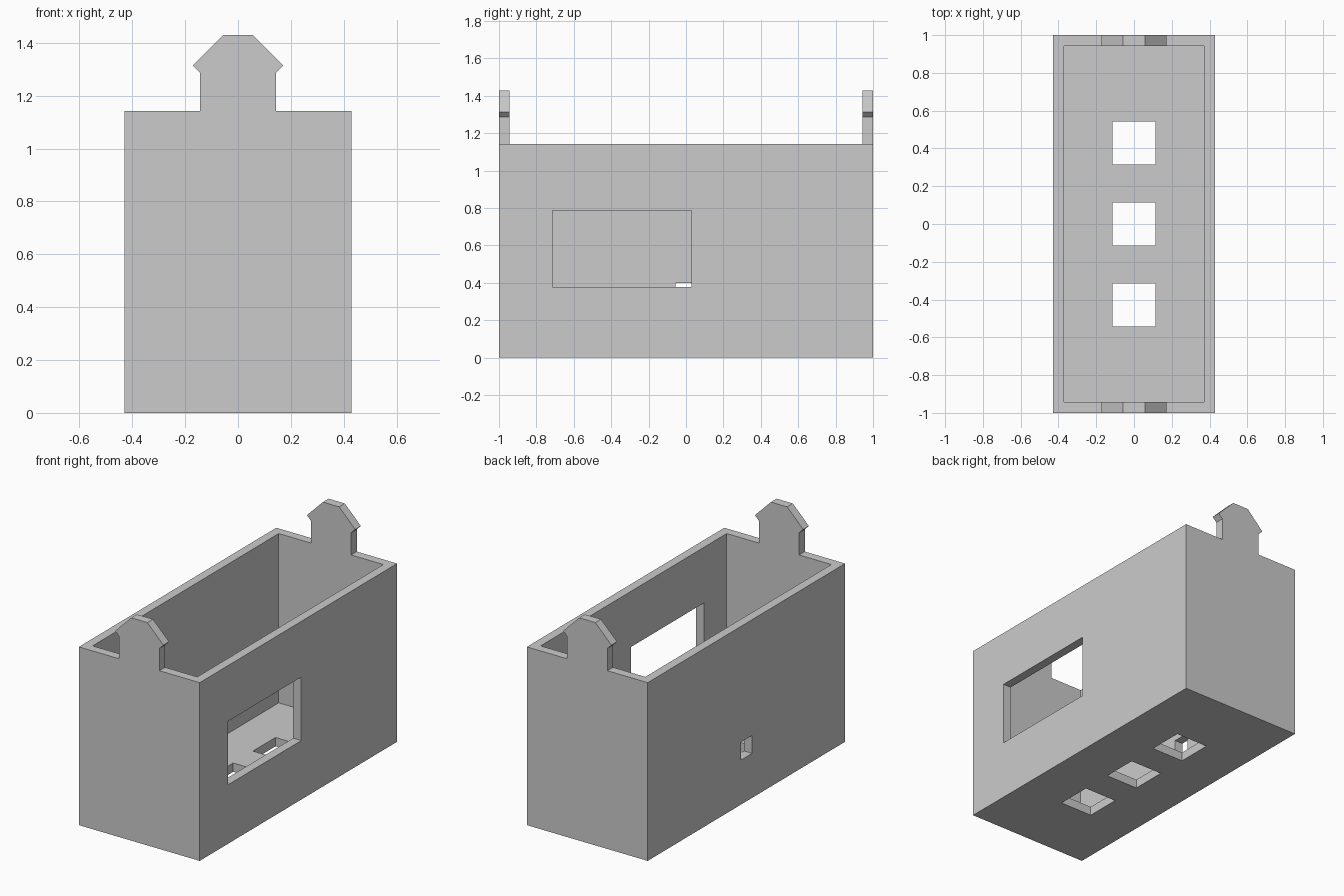
import bpy
import bmesh

if "Cube" in bpy.data.objects:
    bpy.data.objects.remove(bpy.data.objects["Cube"])

U = 1 / 35                      # design module: the shell is 30 x 70 x 40 modules
WALL = 2
HALF_W, HALF_L, HEIGHT = 15, 35, 40

grey = bpy.data.materials.new("plain grey")
grey.use_nodes = True
colour = (0.6, 0.6, 0.6, 1)
grey.diffuse_color = colour
grey.node_tree.nodes["Principled BSDF"].inputs["Base Color"].default_value = colour


def extrude_profile(name, profile, y0, y1):
    """Solid made by sweeping an (x, z) outline from y0 to y1."""
    bm = bmesh.new()
    face = bm.faces.new([bm.verts.new((x * U, y0 * U, z * U)) for x, z in profile])
    swept = bmesh.ops.extrude_face_region(bm, geom=[face])["geom"]
    verts = [v for v in swept if isinstance(v, bmesh.types.BMVert)]
    bmesh.ops.translate(bm, verts=verts, vec=(0, (y1 - y0) * U, 0))
    bmesh.ops.recalc_face_normals(bm, faces=bm.faces)
    mesh = bpy.data.meshes.new(name)
    bm.to_mesh(mesh)
    bm.free()
    mesh.materials.append(grey)
    obj = bpy.data.objects.new(name, mesh)
    bpy.context.collection.objects.link(obj)
    return obj


def cut(target, name, x0, x1, y0, y1, z0, z1):
    """Subtract a box from the target."""
    box = extrude_profile(name, [(x0, z0), (x1, z0), (x1, z1), (x0, z1)], y0, y1)
    box.hide_render = True
    mod = target.modifiers.new(name, "BOOLEAN")
    mod.operation = "DIFFERENCE"
    mod.solver = "EXACT"
    mod.object = box
    bpy.context.view_layer.objects.active = target
    bpy.ops.object.modifier_apply(modifier=mod.name)
    bpy.data.objects.remove(box)


# End wall outline with its stepped gable, mirrored about the centre
half = [(HALF_W, 0), (HALF_W, HEIGHT), (5, HEIGHT), (5, 45), (6, 46), (2, 50)]
outline = half + [(-x, z) for x, z in reversed(half)]
shell = extrude_profile("open_box_shell", outline, -HALF_L, HALF_L)

# Side walls stop at the rim, and the interior is hollow above the floor
inner_w, inner_l = HALF_W - WALL, HALF_L - WALL
cut(shell, "gable_gap", -20, 20, -inner_l, inner_l, HEIGHT, 60)
cut(shell, "interior", -inner_w, inner_w, -inner_l, inner_l, WALL, 60)

# Large window in the left wall, small port in the right wall
cut(shell, "window", 12, 16, -25, 1, 13.25, 27.5)
cut(shell, "port", -16, -12, -2, 2, 10, 14)

# Three square floor openings
for y in (-15, 0, 15):
    cut(shell, "floor_opening", -4, 4, y - 4, y + 4, -1, 3)
